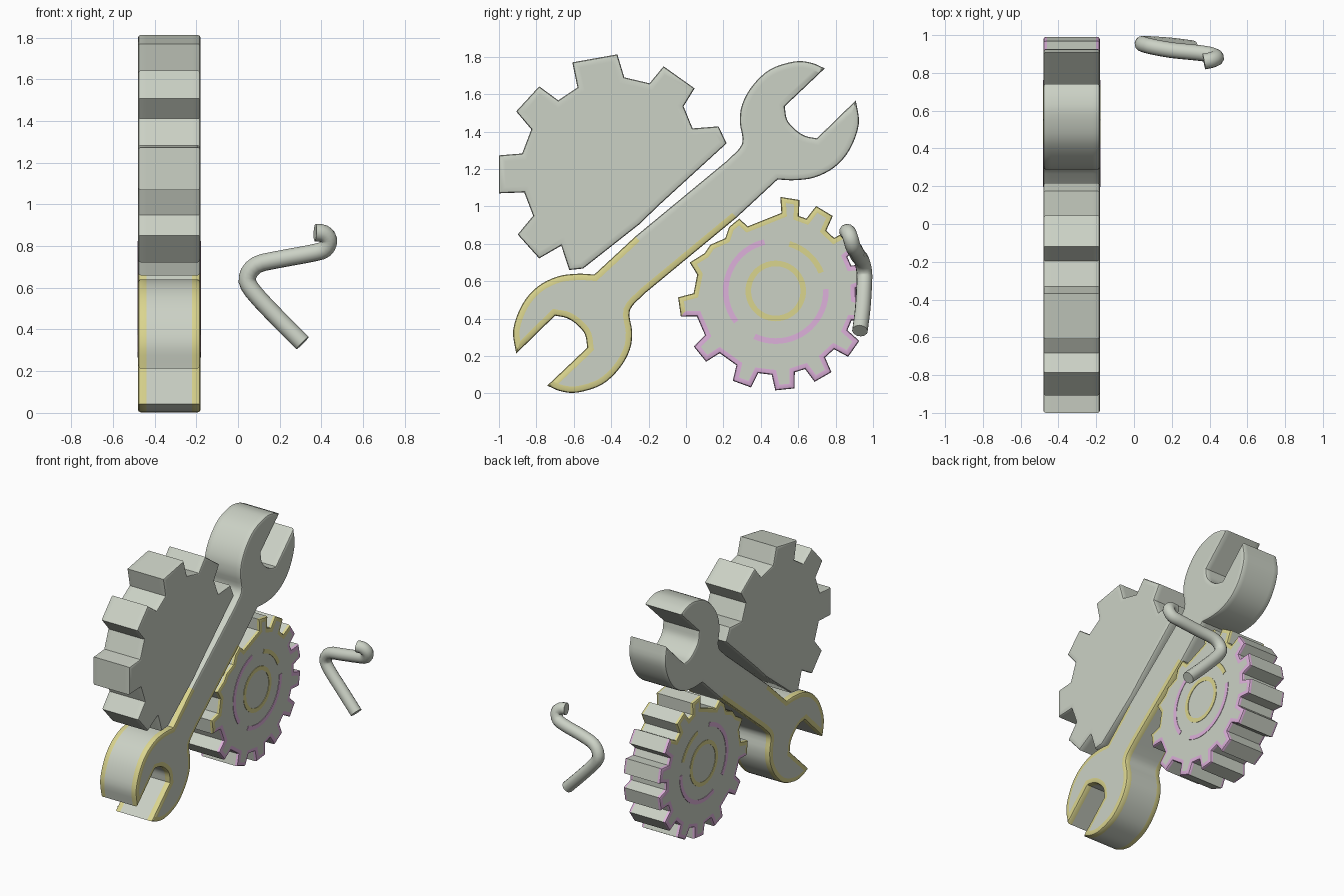
import bpy, bmesh, math
from mathutils import Vector

if "Cube" in bpy.data.objects:
    bpy.data.objects.remove(bpy.data.objects["Cube"])

X0, X1 = -0.48, -0.18


def material(name, rgb):
    m = bpy.data.materials.new(name)
    m.diffuse_color = (*rgb, 1)
    m.use_nodes = True
    m.node_tree.nodes["Principled BSDF"].inputs["Base Color"].default_value = m.diffuse_color
    return m


METAL = material("pale_grey_green", (0.60, 0.64, 0.56))
YELLOW = material("soft_yellow", (0.70, 0.66, 0.27))
PINK = material("soft_pink", (0.73, 0.44, 0.71))


def smooth(ob, deg=35):
    bpy.ops.object.select_all(action='DESELECT')
    ob.select_set(True)
    bpy.context.view_layer.objects.active = ob
    bpy.ops.object.shade_smooth_by_angle(angle=math.radians(deg))


def finish(bm, name, mats):
    bmesh.ops.recalc_face_normals(bm, faces=bm.faces[:])
    me = bpy.data.meshes.new(name)
    bm.to_mesh(me)
    bm.free()
    ob = bpy.data.objects.new(name, me)
    bpy.context.collection.objects.link(ob)
    for m in mats:
        me.materials.append(m)
    smooth(ob)
    return ob


def shrink(pts, d):
    """Outline moved inwards by d, with limited mitres."""
    p = [Vector(q) for q in pts]
    n = len(p)
    area = sum(p[i - 1].x * p[i].y - p[i].x * p[i - 1].y for i in range(n))
    s = 1 if area > 0 else -1
    out = []
    for i in range(n):
        a = (p[i] - p[i - 1]).normalized()
        b = (p[(i + 1) % n] - p[i]).normalized()
        na, nb = Vector((-a.y, a.x)) * s, Vector((-b.y, b.x)) * s
        m = (na + nb).normalized()
        out.append(p[i] + m * d / max(0.45, m.dot(na)))
    return out


def plate(name, pts, rule=None, side=0.04, rim=0.034):
    """Thick plate with rounded rims from a (y, z) outline; rule gives the rim colour."""
    steps = [(0, rim), (0, 0.012), (0.004, 0.004), (0.012, 0), (side, 0)]
    layers = [(X0 + x, d) for x, d in steps] + [(X1 - x, d) for x, d in reversed(steps)]
    bm = bmesh.new()
    rows = [[bm.verts.new((x, *q)) for q in shrink(pts, d)] for x, d in layers]
    n = len(pts)
    for k, (a, b) in enumerate(zip(rows, rows[1:])):
        for i in range(n):
            j = (i + 1) % n
            f = bm.faces.new((a[i], a[j], b[j], b[i]))
            if rule and k != 4:
                c = (Vector(pts[i]) + Vector(pts[j])) / 2
                f.material_index = rule(c.x, c.y)
    bm.faces.new(rows[0])
    bm.faces.new(rows[-1])
    return finish(bm, name, (METAL, YELLOW, PINK))


def spline(pts, steps=4):
    """Smooth curve through the points, ends kept."""
    p = [Vector(q) for q in pts]
    p = [2 * p[0] - p[1]] + p + [2 * p[-1] - p[-2]]
    out = []
    for i in range(1, len(p) - 2):
        a, b, c, d = p[i - 1:i + 3]
        for s in range(steps):
            t = s / steps
            out.append(0.5 * (2 * b + (c - a) * t + (2 * a - 5 * b + 4 * c - d) * t * t
                              + (3 * b - a - 3 * c + d) * t ** 3))
    return [tuple(v) for v in out] + [tuple(p[-2])]


# wrench: one head, turned half a circle for the other
upper_curve = [(0.22, 1.245), (0.30, 1.335), (0.288, 1.45), (0.30, 1.545), (0.355, 1.645),
               (0.45, 1.733), (0.58, 1.775), (0.67, 1.768), (0.742, 1.738)]
jaw = [(0.528, 1.535), (0.54, 1.465), (0.58, 1.415), (0.635, 1.378), (0.70, 1.364)]
lower_curve = [(0.908, 1.567), (0.924, 1.44), (0.876, 1.305), (0.795, 1.21),
               (0.688, 1.155), (0.58, 1.14), (0.49, 1.144)]
half = spline(upper_curve) + spline(jaw) + spline(lower_curve) + [(0.27, 0.94)]
wrench = half + [(-y, 1.78 - z) for y, z in half]
plate("wrench", wrench, lambda y, z: 1 if z < 0.95 else 0)

# large gear, cut off along the wrench
plate("large_gear", [
    (-0.624, 0.66), (-0.55, 0.668), (-0.25, 0.904), (-0.14, 1.01), (0.217, 1.337),
    (0.174, 1.428), (0.035, 1.417), (-0.013, 1.535), (0.046, 1.631), (-0.12, 1.749),
    (-0.195, 1.658), (-0.33, 1.69), (-0.367, 1.813), (-0.608, 1.77), (-0.58, 1.636),
    (-0.683, 1.567), (-0.785, 1.642), (-0.908, 1.508), (-0.827, 1.412), (-0.876, 1.283),
    (-1, 1.273), (-1, 1.07), (-0.865, 1.075), (-0.817, 0.95), (-0.9, 0.85),
    (-0.785, 0.722), (-0.667, 0.79)])

# small gear with its worn side next to the wrench
CY, CZ = 0.475, 0.534
small = []
for deg in (-172, -141, -110, -84, -60, -35, -11, 12, 35, 59, 81):
    a = math.radians(deg)
    for r, w in ((0.43, -0.062), (0.515, -0.052), (0.515, 0.052), (0.43, 0.062)):
        small.append((CY + r * math.cos(a) - w * math.sin(a),
                      CZ + r * math.sin(a) + w * math.cos(a)))
small[-1] = (0.51, 0.965)
small += [(0.33, 0.893), (0.285, 0.935), (0.23, 0.89), (0.21, 0.83), (0.13, 0.795),
          (0.10, 0.75), (0.02, 0.70), (0.06, 0.635)]
plate("small_gear", small, lambda y, z: 1 if z > 0.42 + 0.52 * y else 2, 0.02, 0.028)


# painted rings on both sides of the small gear
def arc(name, mat, r, a0, a1):
    bm = bmesh.new()
    n = max(8, int((a1 - a0) / 6))
    for x in (X0, X1):
        prev = first = None
        for i in range(n + 1):
            a = math.radians(a0 + (a1 - a0) * i / n)
            ring = [bm.verts.new((x + dx, 0.48 + q * math.cos(a), 0.548 + q * math.sin(a)))
                    for dx, q in ((-0.003, r - 0.015), (0.003, r - 0.015),
                                  (0.003, r + 0.015), (-0.003, r + 0.015))]
            if prev:
                for k in range(4):
                    bm.faces.new((prev[k], prev[(k + 1) % 4], ring[(k + 1) % 4], ring[k]))
            else:
                first = ring
            prev = ring
        bm.faces.new(first)
        bm.faces.new(prev)
    finish(bm, name, (mat,))


arc("hub_ring", YELLOW, 0.147, 0, 360)
arc("upper_arc", YELLOW, 0.262, 22, 74)
arc("left_arc", PINK, 0.268, 103, 218)
arc("lower_arc", PINK, 0.268, 245, 362)

# bent rod beside the gears
cu = bpy.data.curves.new("bent_rod", 'CURVE')
cu.dimensions = '3D'
cu.bevel_depth = 0.042
cu.bevel_resolution = 4
cu.use_fill_caps = True
path = spline([(0.31, 0.93, 0.335), (0.19, 0.945, 0.455), (0.07, 0.953, 0.585),
               (0.045, 0.953, 0.65), (0.09, 0.94, 0.71), (0.2, 0.92, 0.737),
               (0.35, 0.905, 0.765), (0.415, 0.893, 0.785), (0.435, 0.88, 0.83),
               (0.41, 0.868, 0.86), (0.37, 0.86, 0.865)], 3)
sp = cu.splines.new('POLY')
sp.points.add(len(path) - 1)
for p, co in zip(sp.points, path):
    p.co = (*co, 1)
cu.materials.append(METAL)
rod = bpy.data.objects.new("bent_rod", cu)
bpy.context.collection.objects.link(rod)
bpy.ops.object.select_all(action='DESELECT')
rod.select_set(True)
bpy.context.view_layer.objects.active = rod
bpy.ops.object.convert(target='MESH')
smooth(bpy.context.view_layer.objects.active, 50)
